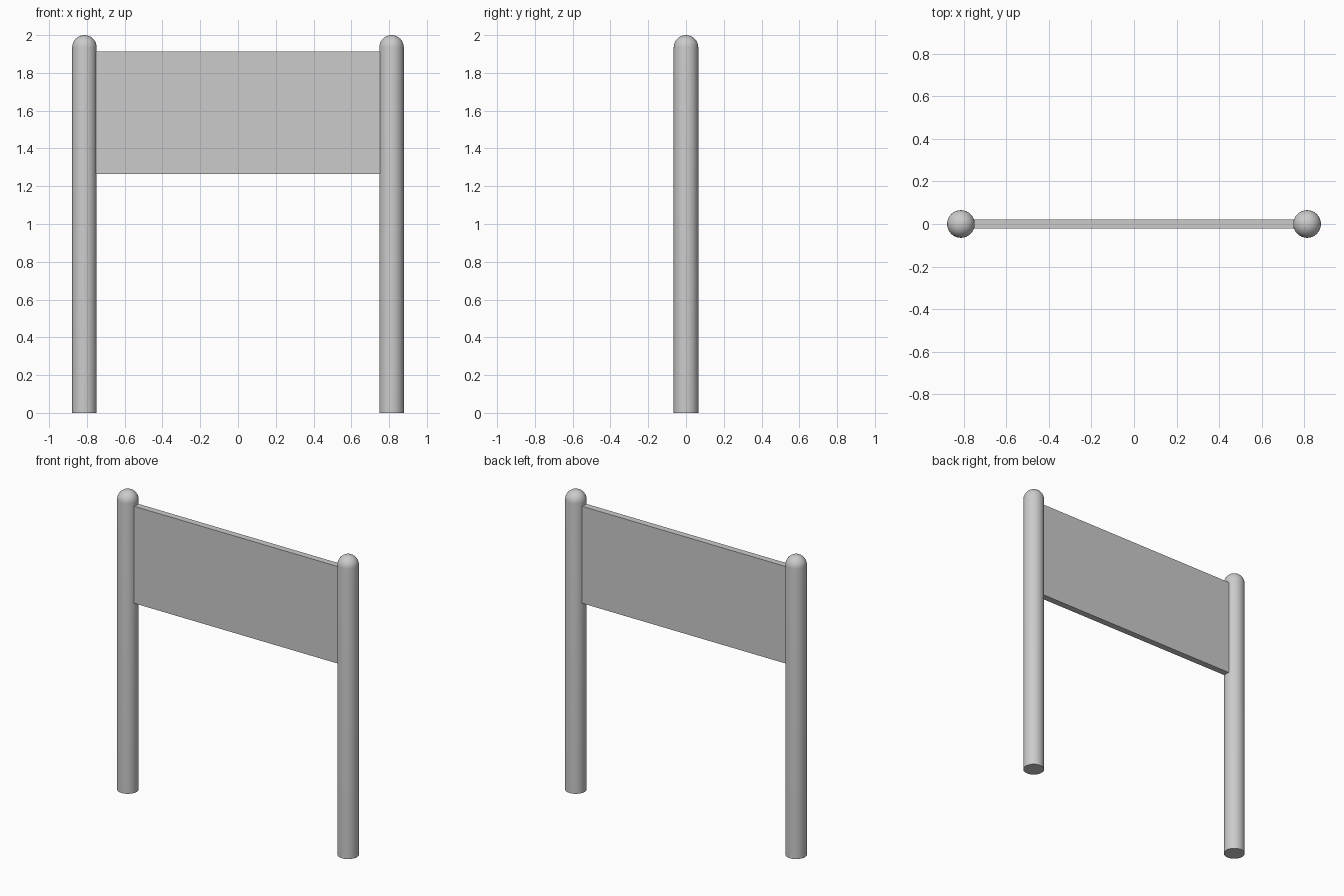
import bpy, bmesh
from math import sin, cos, pi

if "Cube" in bpy.data.objects:
    bpy.data.objects.remove(bpy.data.objects["Cube"])

HEIGHT, RADIUS, POST_X = 2.0, 0.065, 0.813
SEGMENTS, DOME_STEPS = 32, 8


def add_object(name, bm):
    bmesh.ops.recalc_face_normals(bm, faces=bm.faces)
    mesh = bpy.data.meshes.new(name)
    bm.to_mesh(mesh)
    bm.free()
    obj = bpy.data.objects.new(name, mesh)
    bpy.context.collection.objects.link(obj)
    return obj


# Round post with a domed top, turned from a half profile
def add_post(name, x):
    profile = [(0, 0), (RADIUS, 0)]
    for i in range(DOME_STEPS + 1):
        a = i / DOME_STEPS * pi / 2
        profile.append((RADIUS * cos(a), HEIGHT - RADIUS + RADIUS * sin(a)))
    bm = bmesh.new()
    verts = [bm.verts.new((r, 0, z)) for r, z in profile]
    edges = [bm.edges.new(pair) for pair in zip(verts, verts[1:])]
    bmesh.ops.spin(bm, geom=verts + edges, cent=(0, 0, 0), axis=(0, 0, 1),
                   angle=2 * pi, steps=SEGMENTS)
    bmesh.ops.remove_doubles(bm, verts=bm.verts, dist=1e-4)
    post = add_object(name, bm)
    post.location.x = x
    bpy.ops.object.select_all(action='DESELECT')
    bpy.context.view_layer.objects.active = post
    post.select_set(True)
    bpy.ops.object.shade_smooth_by_angle(angle=pi / 6)


add_post("left_post", -POST_X)
add_post("right_post", POST_X)

# Flat board between the posts, ends tucked into them
bm = bmesh.new()
bmesh.ops.create_cube(bm, size=1)
bmesh.ops.scale(bm, vec=(1.52, 0.043, 0.647), verts=bm.verts)
panel = add_object("panel", bm)
panel.location.z = 1.589
